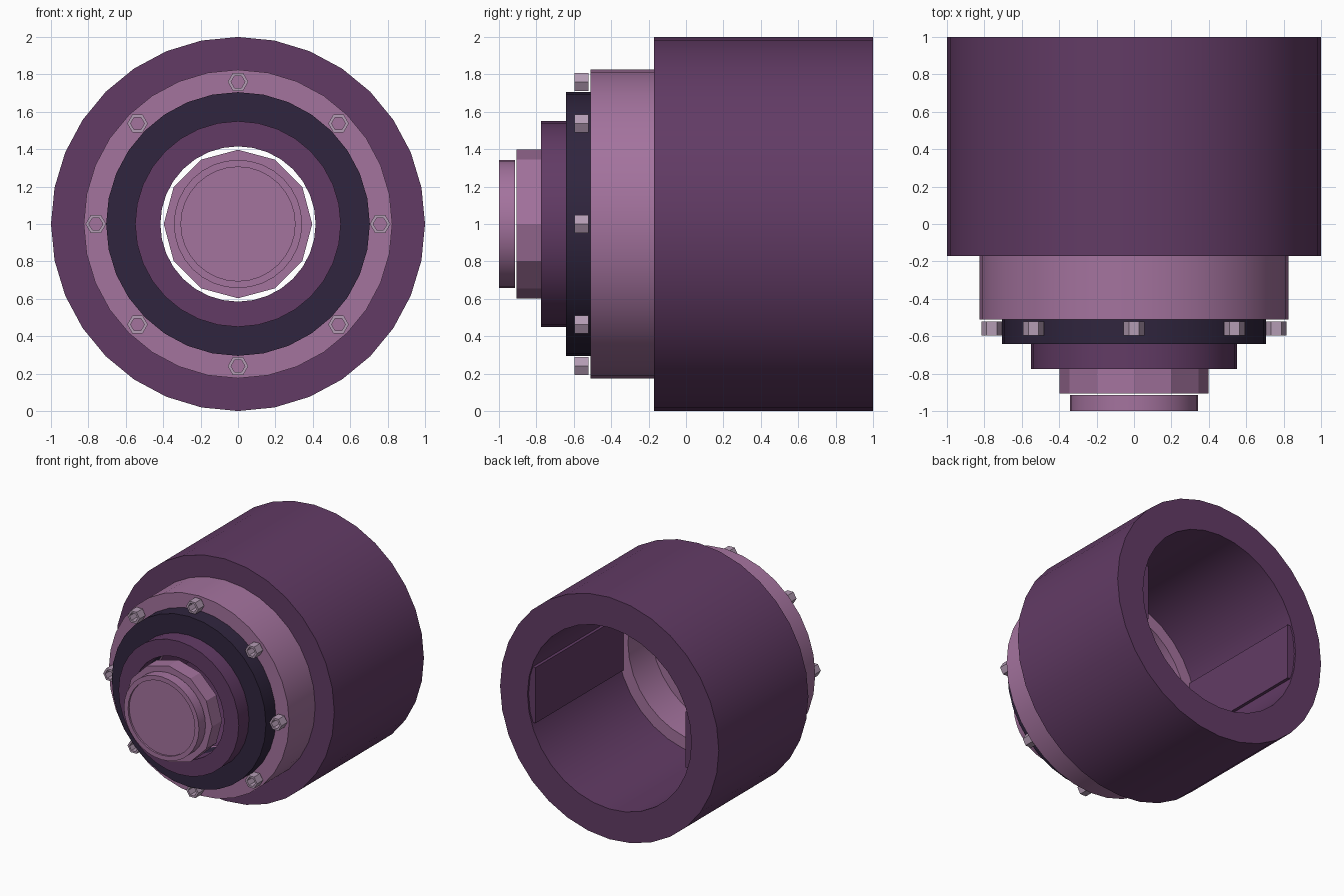
import bpy
import bmesh
from math import sin, cos, pi, radians
from mathutils import Matrix

cube = bpy.data.objects.get("Cube")
if cube:
    bpy.data.objects.remove(cube, do_unlink=True)

AXIS_Z = 1.0


def material(name, rgb):
    """Flat material from display colour, stored as linear values."""
    linear = [((c / 255 + 0.055) / 1.055) ** 2.4 for c in rgb] + [1]
    mat = bpy.data.materials.new(name)
    mat.use_nodes = True
    mat.diffuse_color = linear
    mat.node_tree.nodes["Principled BSDF"].inputs["Base Color"].default_value = linear
    return mat


plum = material("plum", (98, 59, 101))
mauve = material("mauve", (164, 115, 158))
navy = material("dark_navy", (48, 37, 62))
pale = material("pale_mauve", (180, 156, 180))


def finish(bm, name, mat, smooth):
    bmesh.ops.recalc_face_normals(bm, faces=bm.faces)
    mesh = bpy.data.meshes.new(name)
    bm.to_mesh(mesh)
    bm.free()
    mesh.materials.append(mat)
    obj = bpy.data.objects.new(name, mesh)
    bpy.context.collection.objects.link(obj)
    if smooth:
        bpy.ops.object.select_all(action="DESELECT")
        obj.select_set(True)
        bpy.context.view_layer.objects.active = obj
        bpy.ops.object.shade_smooth_by_angle(angle=radians(25))
    return obj


def lathe(name, profile, mat, sides=32, centre=(0, AXIS_Z), turn=0.0,
          closed=True, smooth=True):
    """Spin (radius, y) points about the y direction; an open profile gets end caps."""
    bm = bmesh.new()
    rings = []
    for r, y in profile:
        angles = [turn + 2 * pi * i / sides for i in range(sides)]
        rings.append([bm.verts.new((centre[0] + r * cos(a), y, centre[1] + r * sin(a)))
                      for a in angles])
    pairs = list(zip(rings, rings[1:]))
    if closed:
        pairs.append((rings[-1], rings[0]))
    else:
        bm.faces.new(rings[0])
        bm.faces.new(rings[-1])
    for a, b in pairs:
        for i in range(sides):
            j = (i + 1) % sides
            bm.faces.new((a[i], a[j], b[j], b[i]))
    return finish(bm, name, mat, smooth)


def tube(name, outer, inner, front, back, mat, **options):
    profile = [(outer, front), (outer, back), (inner, back), (inner, front)]
    return lathe(name, profile, mat, **options)


# Hollow main sleeve
tube("main_sleeve", 1.0, 0.75, -0.17, 1.0, plum)

# Pair of keys inside the sleeve bore
for side, label in ((1, "left"), (-1, "right")):
    bm = bmesh.new()
    bmesh.ops.create_cube(bm, size=1, matrix=Matrix.Translation((side * 0.73, 0.41, AXIS_Z))
                          @ Matrix.Diagonal((0.09, 1.15, 0.46, 1)))
    finish(bm, label + "_bore_key", plum, False)

# Cup-shaped collar with a stepped bore
lathe("collar", [(0.825, -0.51), (0.825, -0.17), (0.65, -0.17), (0.65, -0.47),
                 (0.415, -0.47), (0.415, -0.51)], mauve)

# Stepped front rings
tube("seal_ring", 0.705, 0.415, -0.642, -0.51, navy)
tube("front_ring", 0.55, 0.415, -0.775, -0.642, plum)

# Twelve-sided nut and end cap with a shallow recess
lathe("end_nut", [(0.397, -0.905), (0.397, -0.775)], mauve, sides=12, closed=False, smooth=False)
lathe("end_cap", [(0.305, -0.985), (0.305, -1.0), (0.343, -1.0), (0.343, -0.914)],
      mauve, closed=False)

# Ring of hexagonal nuts
for k in range(8):
    a = k * pi / 4
    tube("hex_nut_%d" % (k + 1), 0.055, 0.037, -0.597, -0.52, pale, sides=6,
         centre=(0.76 * cos(a), AXIS_Z + 0.76 * sin(a)), smooth=False)
